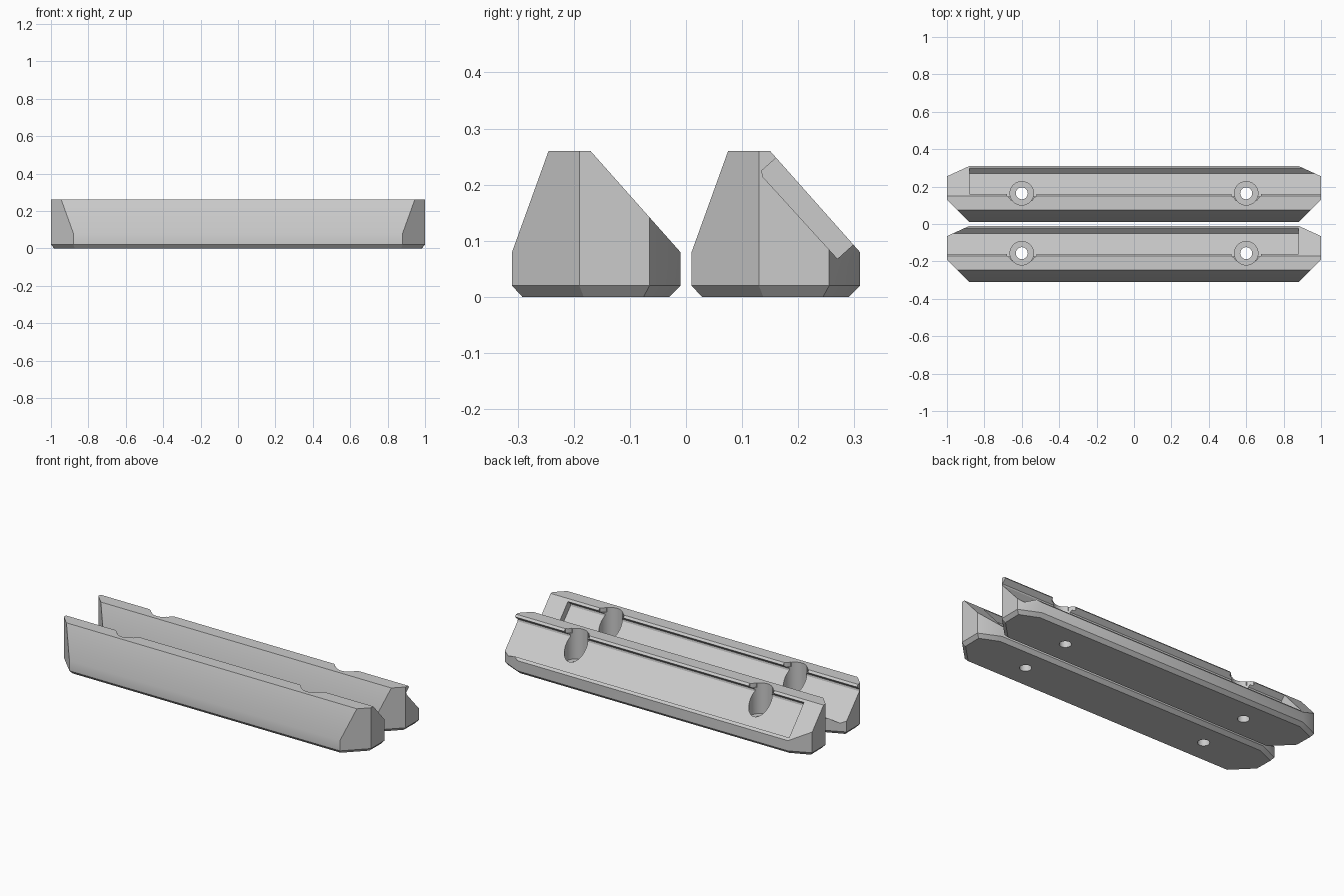
import bpy, bmesh
from math import atan2
from mathutils import Vector

if "Cube" in bpy.data.objects:
    bpy.data.objects.remove(bpy.data.objects["Cube"], do_unlink=True)

grey = bpy.data.materials.new("light_grey")
grey.use_nodes = True
colour = (0.6, 0.6, 0.6, 1)
grey.diffuse_color = colour
grey.node_tree.nodes["Principled BSDF"].inputs["Base Color"].default_value = colour

HEIGHT = 0.26
HOLE_Y = 0.154


def finish(bm, name):
    bmesh.ops.recalc_face_normals(bm, faces=bm.faces)
    mesh = bpy.data.meshes.new(name)
    bm.to_mesh(mesh)
    bm.free()
    obj = bpy.data.objects.new(name, mesh)
    bpy.context.collection.objects.link(obj)
    mesh.materials.append(grey)
    return obj


def extrude(points, direction):
    """Closed prism from a ring of points; returns the bmesh and its first face."""
    bm = bmesh.new()
    face = bm.faces.new([bm.verts.new(p) for p in points])
    grown = bmesh.ops.extrude_face_region(bm, geom=[face], use_keep_orig=True)
    verts = [g for g in grown["geom"] if isinstance(g, bmesh.types.BMVert)]
    bmesh.ops.translate(bm, verts=verts, vec=direction)
    bmesh.ops.recalc_face_normals(bm, faces=bm.faces)
    return bm, face


def cylinder(radius, low, high, x, y, name):
    bm = bmesh.new()
    bmesh.ops.create_cone(bm, cap_ends=True, segments=48, radius1=radius,
                          radius2=radius, depth=high - low)
    bmesh.ops.translate(bm, verts=bm.verts, vec=(x, y, (low + high) / 2))
    return finish(bm, name)


def cut(body, cutter):
    cutter.hide_render = True
    mod = body.modifiers.new("cut", 'BOOLEAN')
    mod.operation, mod.solver, mod.object = 'DIFFERENCE', 'EXACT', cutter
    bpy.context.view_layer.objects.active = body
    bpy.ops.object.modifier_apply(modifier=mod.name)
    bpy.data.objects.remove(cutter, do_unlink=True)


def rail(name, front_y, side):
    """A bar with its front at front_y and its slot open towards side * x."""
    # Plan outline with clipped corners, and a chamfer around the base
    half = [(0.88, 0), (1, 0.12), (1, 0.245), (0.88, 0.30)]
    plan = half + [(-x, y) for x, y in reversed(half)]
    bm, base = extrude([(x, front_y + y, 0.02) for x, y in plan],
                       (0, 0, HEIGHT - 0.02))
    bmesh.ops.inset_region(bm, faces=[base], thickness=0.02, depth=0.02)

    # Leaning front and sloping back
    for point, normal in (((0, 0, 0.08), (0, -0.18, 0.065)),
                          ((0, 0.30, 0.08), (0, 0.18, 0.16))):
        cut_geom = bmesh.ops.bisect_plane(
            bm, geom=bm.verts[:] + bm.edges[:] + bm.faces[:], dist=1e-5,
            plane_co=Vector(point) + Vector((0, front_y, 0)),
            plane_no=normal, clear_outer=True)["geom_cut"]
        edges = [e for e in bm.edges if e.is_boundary]
        bmesh.ops.contextual_create(bm, geom=edges)
    body = finish(bm, name)

    # Slot along the slope, closed at one end
    profile = [(0.164, 0.260), (0.125, 0.225), (0.127, 0.214),
               (0.260, 0.068), (0.300, 0.104), (0.34, 0.2)]
    bm, _ = extrude([(-0.88 * side, front_y + y, z) for y, z in profile],
                    (2 * side, 0, 0))
    cut(body, finish(bm, "slot_cutter"))

    # Screw holes: flared mouth in the ridge, counterbore, through hole
    for x in (-0.6, 0.6):
        mouth = [(-0.08, 0.14), (-0.066, 0.131), (-0.055, 0.115),
                 (0.055, 0.115), (0.066, 0.131), (0.08, 0.14),
                 (0.08, 0.17), (-0.08, 0.17)]
        bm, _ = extrude([(x + dx, front_y + y, 0.235) for dx, y in mouth],
                        (0, 0, 0.1))
        cut(body, finish(bm, "mouth_cutter"))
        cut(body, cylinder(0.063, 0.08, 0.4, x, front_y + HOLE_Y, "bore_cutter"))
        cut(body, cylinder(0.032, -0.1, 0.2, x, front_y + HOLE_Y, "hole_cutter"))

    # Smooth the gentle bends, keep the hard edges
    bpy.ops.object.select_all(action='DESELECT')
    body.select_set(True)
    bpy.context.view_layer.objects.active = body
    bpy.ops.object.shade_smooth_by_angle()


rail("front_rail", -0.31, -1)
rail("back_rail", 0.01, 1)
